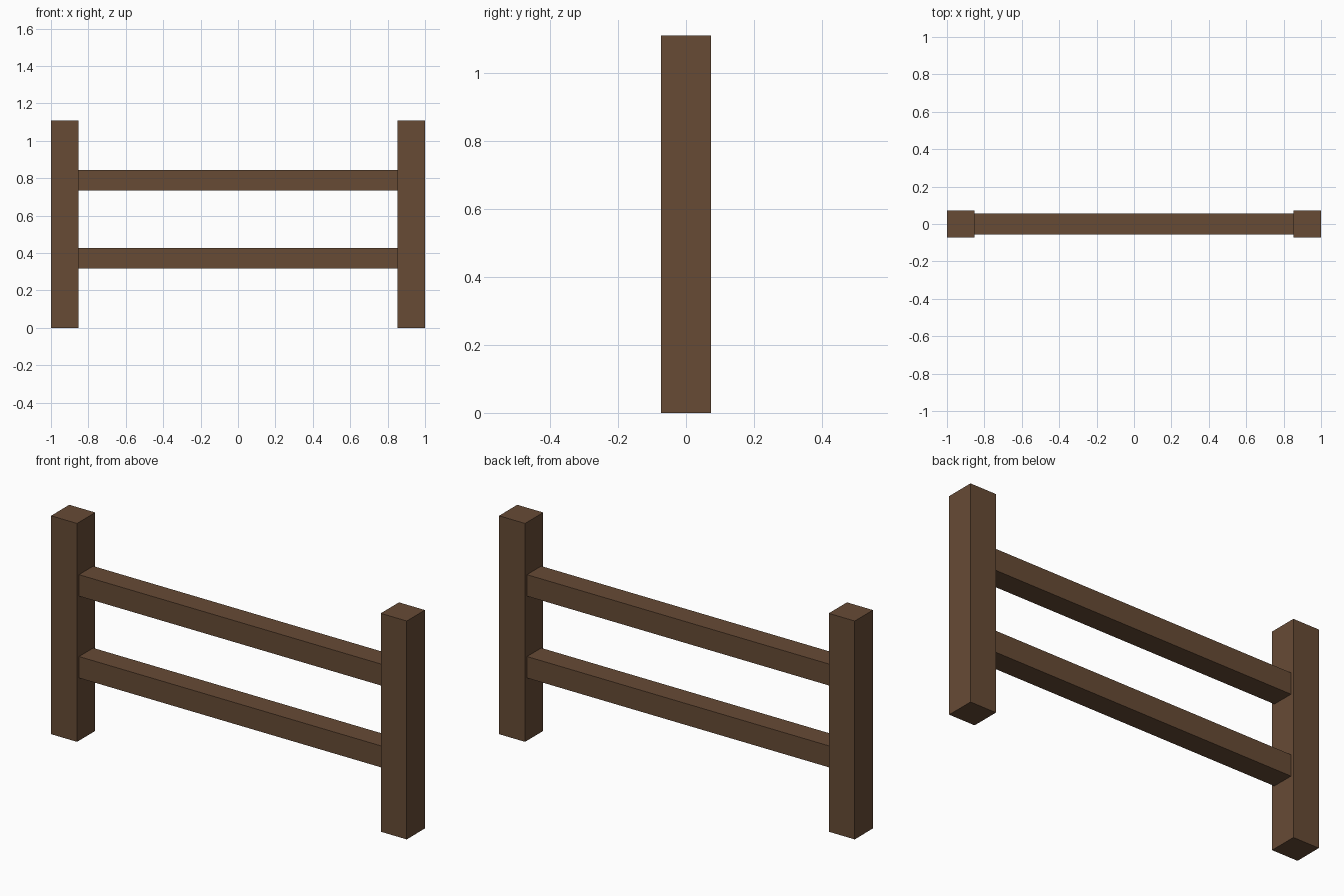
import bpy

if "Cube" in bpy.data.objects:
    bpy.data.objects.remove(bpy.data.objects["Cube"])

wood = bpy.data.materials.new("brown_wood")
wood.diffuse_color = (0.135, 0.07, 0.036, 1)
wood.use_nodes = True
wood.node_tree.nodes["Principled BSDF"].inputs["Base Color"].default_value = wood.diffuse_color


def beam(name, size, center):
    bpy.ops.mesh.primitive_cube_add(size=1, location=center)
    obj = bpy.context.object
    obj.name = name
    obj.scale = size
    bpy.ops.object.transform_apply(location=False, rotation=False, scale=True)
    obj.data.materials.append(wood)
    return obj


POST_W, POST_H = 0.146, 1.11
RAIL_D, RAIL_H = 0.114, 0.109
inner = 1 - POST_W

# Square end posts
for side, x in (("left", -1), ("right", 1)):
    beam(f"{side}_post", (POST_W, POST_W, POST_H),
         (x * (1 - POST_W / 2), 0, POST_H / 2))

# Horizontal rails spanning between the posts
for level, z in (("lower", 0.373), ("upper", 0.789)):
    beam(f"{level}_rail", (2 * inner, RAIL_D, RAIL_H), (0, 0, z))
